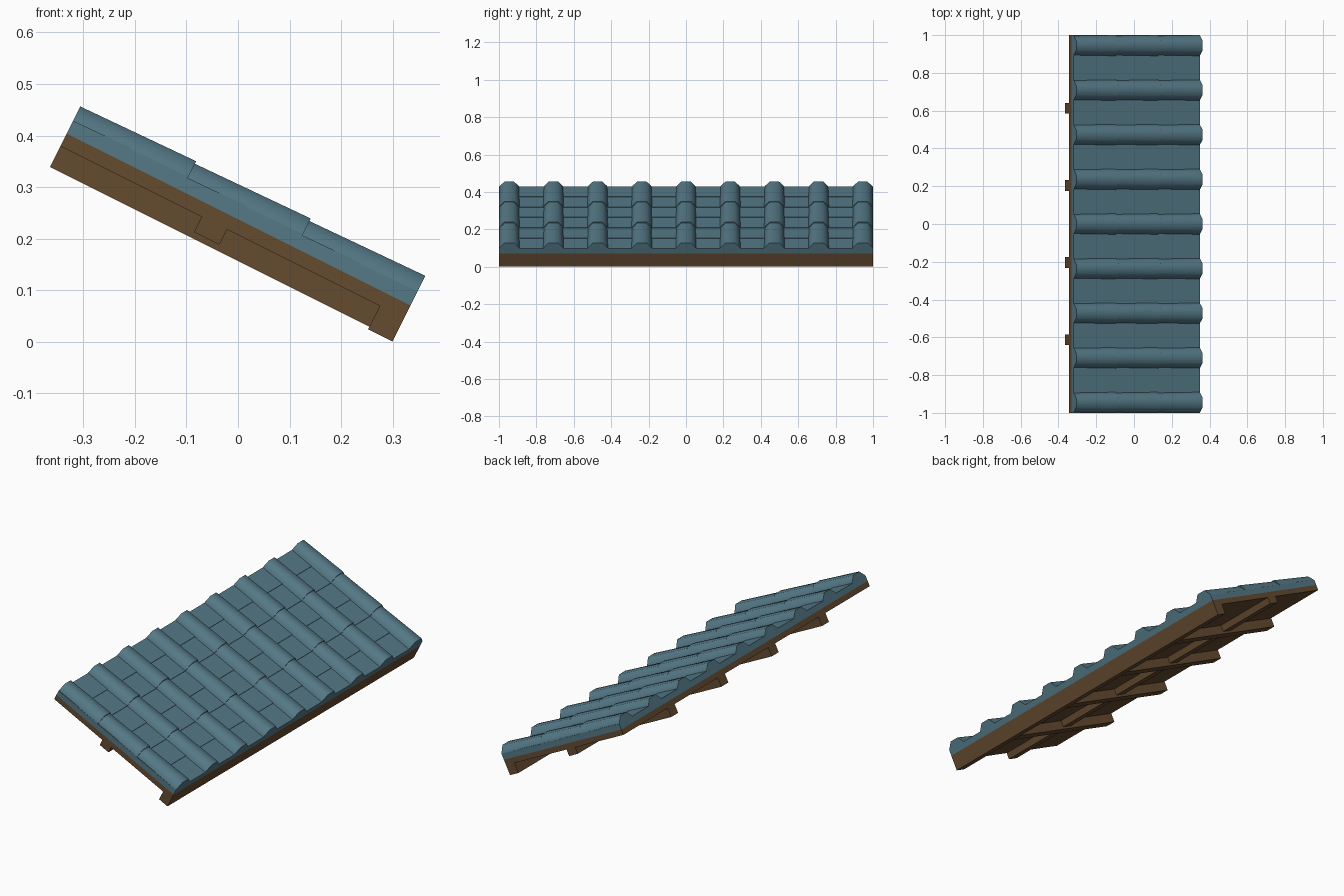
import bpy, bmesh, math
from mathutils import Vector

if "Cube" in bpy.data.objects:
    bpy.data.objects.remove(bpy.data.objects["Cube"])

# Roof frame: u runs down the slope, n is normal to it, origin at top of the deck
A = math.atan(0.5)
def P(u, y, n):
    return Vector((-0.332 + u * math.cos(A) + n * math.sin(A), y,
                   0.4035 - u * math.sin(A) + n * math.cos(A)))

def material(name, c):
    m = bpy.data.materials.new(name)
    m.diffuse_color = (*c, 1)
    m.use_nodes = True
    m.node_tree.nodes["Principled BSDF"].inputs["Base Color"].default_value = m.diffuse_color
    return m

wood = material("brown_wood", (0.13, 0.07, 0.03))
clay = material("blue_tile", (0.09, 0.19, 0.24))

def loft(bm, a, b):
    """Closed solid between two matching rings of points."""
    va, vb = [bm.verts.new(p) for p in a], [bm.verts.new(p) for p in b]
    bm.faces.new(va)
    bm.faces.new(vb[::-1])
    k = len(a)
    for i in range(k):
        j = (i + 1) % k
        bm.faces.new((va[i], vb[i], vb[j], va[j]))

def beam(bm, profile, y0, y1):
    loft(bm, [P(u, y0, n) for u, n in profile], [P(u, y1, n) for u, n in profile])

def rect(u0, u1, n0, n1):
    return [(u0, n0), (u1, n0), (u1, n1), (u0, n1)]

def finish(bm, name, mat, smooth=False):
    bmesh.ops.recalc_face_normals(bm, faces=bm.faces)
    me = bpy.data.meshes.new(name)
    bm.to_mesh(me)
    bm.free()
    me.materials.append(mat)
    ob = bpy.data.objects.new(name, me)
    bpy.context.collection.objects.link(ob)
    if smooth:
        bpy.ops.object.select_all(action='DESELECT')
        ob.select_set(True)
        bpy.context.view_layer.objects.active = ob
        bpy.ops.object.shade_smooth_by_angle(angle=math.radians(52))

# Deck, middle purlin and eave board
for name, r in (("deck", rect(0, 0.745, -0.027, 0)),
                ("purlin", rect(0.306, 0.361, -0.06, -0.026)),
                ("eave_board", rect(0.692, 0.745, -0.078, -0.026))):
    bm = bmesh.new()
    beam(bm, r, -1, 1)
    finish(bm, name, wood)

# Rafters
bm = bmesh.new()
for i in range(4):
    y = -0.612 + i * 0.408
    beam(bm, rect(0, 0.7, -0.072, -0.026), y - 0.028, y + 0.028)
finish(bm, "rafters", wood)

# Flat pan tiles, in six small steps
bm = bmesh.new()
L = 0.745 / 6
for i in range(6):
    u0, u1 = i * L, (i + 1) * L
    beam(bm, [(u0, 0), (u1, 0), (u1, 0.031), (u0, 0.028)], -1, 1)
finish(bm, "pan_tiles", clay)

# Roll tiles: nine columns of three tapered caps
def cap(u, y, w, top):
    return [P(u, y + s, n) for s, n in
            ((-w, 0.02), (-w, 0.031), (-0.47 * w, top), (0.47 * w, top), (w, 0.031), (w, 0.02))]

bm = bmesh.new()
C = 0.745 / 3
for col in range(-4, 5):
    y = col * 0.23625
    for r in range(3):
        loft(bm, cap(r * C, y, 0.051, 0.059), cap((r + 1) * C, y, 0.055, 0.0645))
finish(bm, "roll_tiles", clay, smooth=True)
